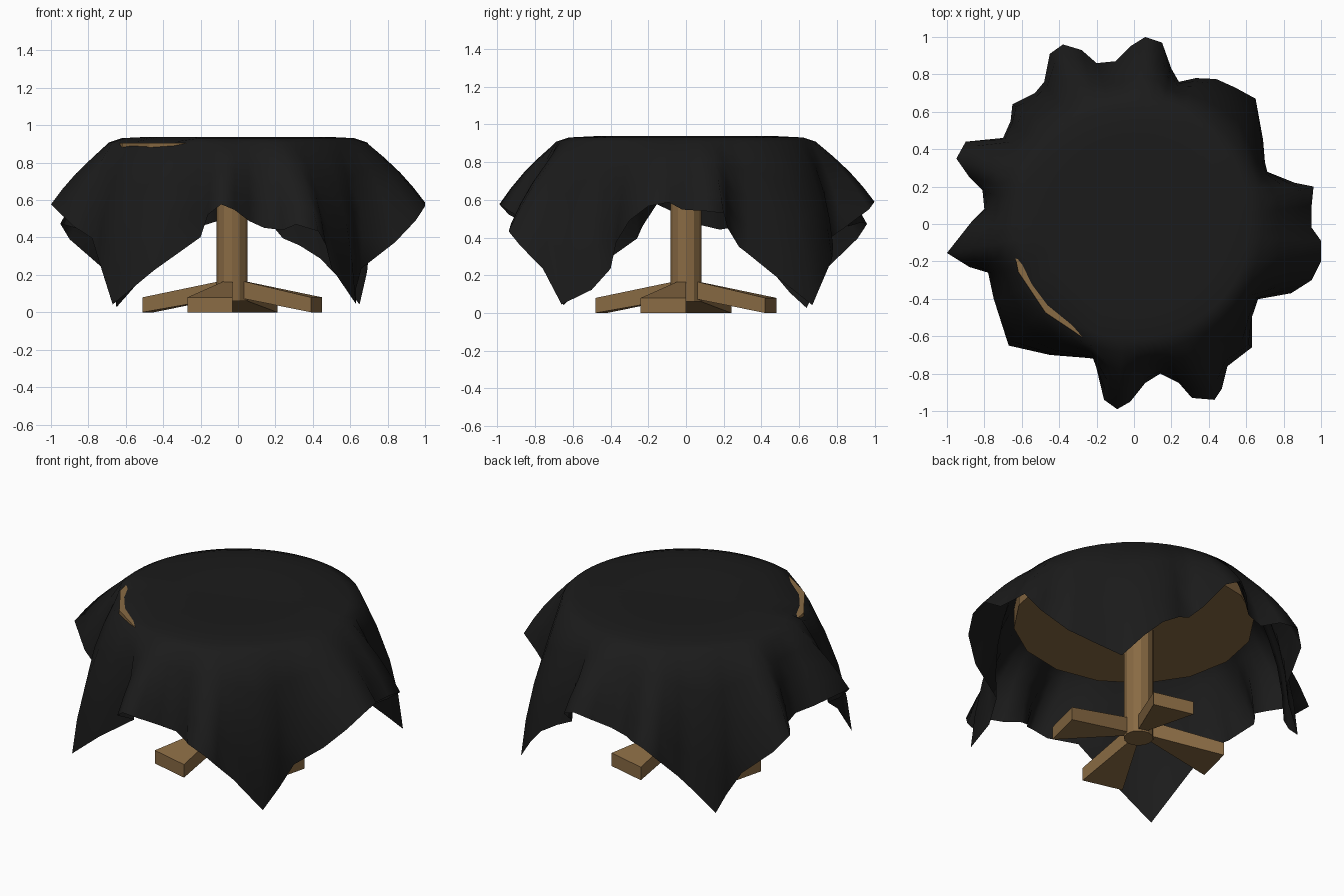
import bpy, bmesh, math

if "Cube" in bpy.data.objects:
    bpy.data.objects.remove(bpy.data.objects["Cube"])


def material(name, rgb):
    m = bpy.data.materials.new(name)
    m.diffuse_color = (*rgb, 1)
    m.use_nodes = True
    m.node_tree.nodes["Principled BSDF"].inputs["Base Color"].default_value = m.diffuse_color
    return m


wood = material("brown wood", (0.25, 0.145, 0.057))
black = material("black cloth", (0.011, 0.011, 0.011))
CX = -0.03  # pedestal axis


def finish(bm, name, mat):
    bmesh.ops.recalc_face_normals(bm, faces=bm.faces)
    me = bpy.data.meshes.new(name)
    bm.to_mesh(me)
    bm.free()
    ob = bpy.data.objects.new(name, me)
    bpy.context.collection.objects.link(ob)
    me.materials.append(mat)
    return ob


def cylinder(name, x, r, z0, z1, sides):
    bm = bmesh.new()
    bmesh.ops.create_cone(bm, cap_ends=True, segments=sides, radius1=r, radius2=r, depth=z1 - z0)
    bmesh.ops.translate(bm, verts=bm.verts, vec=(x, 0, (z0 + z1) / 2))
    return finish(bm, name, mat=wood)


# Round table top and pedestal
cylinder("table_top", 0, 0.67, 0.785, 0.905, 16)
cylinder("pedestal", CX - 0.003, 0.083, 0.06, 0.8, 12)

# Four tapered feet, wide and low outside, swirled around the pedestal
foot = [((0, 0), 0.085, 0.18), ((0, -0.48), 0, 0.08), ((-0.24, -0.42), 0, 0.08), ((-0.015, 0), 0.085, 0.18)]
for i in range(4):
    c, s = round(math.cos(i * math.pi / 2)), round(math.sin(i * math.pi / 2))
    bm = bmesh.new()
    lo, hi = [], []
    for (x, y), z0, z1 in foot:
        px, py = x * c - y * s + CX, x * s + y * c
        lo.append(bm.verts.new((px, py, z0)))
        hi.append(bm.verts.new((px, py, z1)))
    bm.faces.new(lo)
    bm.faces.new(hi)
    for k in range(4):
        n = (k + 1) % 4
        bm.faces.new((lo[k], lo[n], hi[n], hi[k]))
    finish(bm, f"foot_{i + 1}", wood)

# Hem of the square cloth seen from above, counter-clockwise from the right
hem = [(1.0, -0.09), (0.95, -0.02), (0.95, 0.1), (0.96, 0.2), (0.86, 0.22), (0.71, 0.28), (0.70, 0.33),
       (0.69, 0.45), (0.65, 0.67), (0.54, 0.73), (0.44, 0.775), (0.33, 0.78), (0.24, 0.76), (0.2, 0.83),
       (0.15, 0.97), (0.06, 1.0), (-0.02, 0.95), (-0.1, 0.87), (-0.2, 0.86), (-0.28, 0.93), (-0.38, 0.96),
       (-0.45, 0.91), (-0.48, 0.76), (-0.53, 0.7), (-0.65, 0.64), (-0.66, 0.55), (-0.7, 0.46),
       (-0.9, 0.44), (-0.95, 0.35), (-0.88, 0.25), (-0.81, 0.18), (-0.8, 0.08), (-0.87, 0.01),
       (-1.0, -0.155), (-0.88, -0.23), (-0.78, -0.26), (-0.75, -0.4), (-0.67, -0.65), (-0.45, -0.7),
       (-0.2, -0.72), (-0.16, -0.94), (-0.09, -0.99), (-0.02, -0.95), (0.06, -0.85), (0.14, -0.8),
       (0.24, -0.85), (0.31, -0.93), (0.43, -0.94), (0.47, -0.88), (0.5, -0.76), (0.63, -0.66),
       (0.63, -0.5), (0.66, -0.4), (0.84, -0.37), (0.95, -0.3), (1.0, -0.2)]
RIM, HALF = 0.69, 1.135
N = len(hem)


def turn(i, j):  # signed angle between two hem points
    (a, b), (c, d) = hem[i % N], hem[j % N]
    return math.atan2(a * d - b * c, a * c + b * d)


# Tablecloth: flat centre, rounded rim, then folds falling to the hem
bm = bmesh.new()
centre = bm.verts.new((0, 0, 0.93))
columns = []
for i, (x, y) in enumerate(hem):
    r = math.hypot(x, y)
    u = math.pi / 4 - math.atan2(min(abs(x), abs(y)), max(abs(x), abs(y)))
    u *= 0.75 + 0.25 * u / (math.pi / 4)  # cloth gathers towards its corners
    hang = HALF / math.cos(math.pi / 4 - u) - 0.67
    hem_z = 0.92 - math.sqrt(max(hang ** 2 - (r - 0.67) ** 2, 0.01))
    # rim angle averages the neighbouring hem angles to soften the folds
    a = math.atan2(y, x) + (turn(i, i - 1) + turn(i, i + 1)) / 3
    c, s = math.cos(a), math.sin(a)
    poke = 195 < math.degrees(a) % 360 < 242  # table edge shows through here
    rim_z = 0.87 if poke else 0.908
    column = [bm.verts.new((q * c, q * s, z)) for q, z in
              ((0.25, 0.932), (0.48, 0.938), (0.62, 0.914 if poke else 0.931), (RIM, rim_z))]
    for t in (0.25, 0.5, 0.75, 1):
        bulge = 0.05 * hang * math.sin(math.pi * t)
        column.append(bm.verts.new((RIM * c * (1 - t) + x * t + bulge * c,
                                    RIM * s * (1 - t) + y * t + bulge * s,
                                    rim_z + (hem_z - rim_z) * t)))
    columns.append(column)
for a, b in zip(columns, columns[1:] + columns[:1]):
    bm.faces.new((centre, a[0], b[0]))
    for k in range(len(a) - 1):
        bm.faces.new((a[k], a[k + 1], b[k + 1], b[k]))
cloth = finish(bm, "tablecloth", black)
for p in cloth.data.polygons:
    p.use_smooth = True
